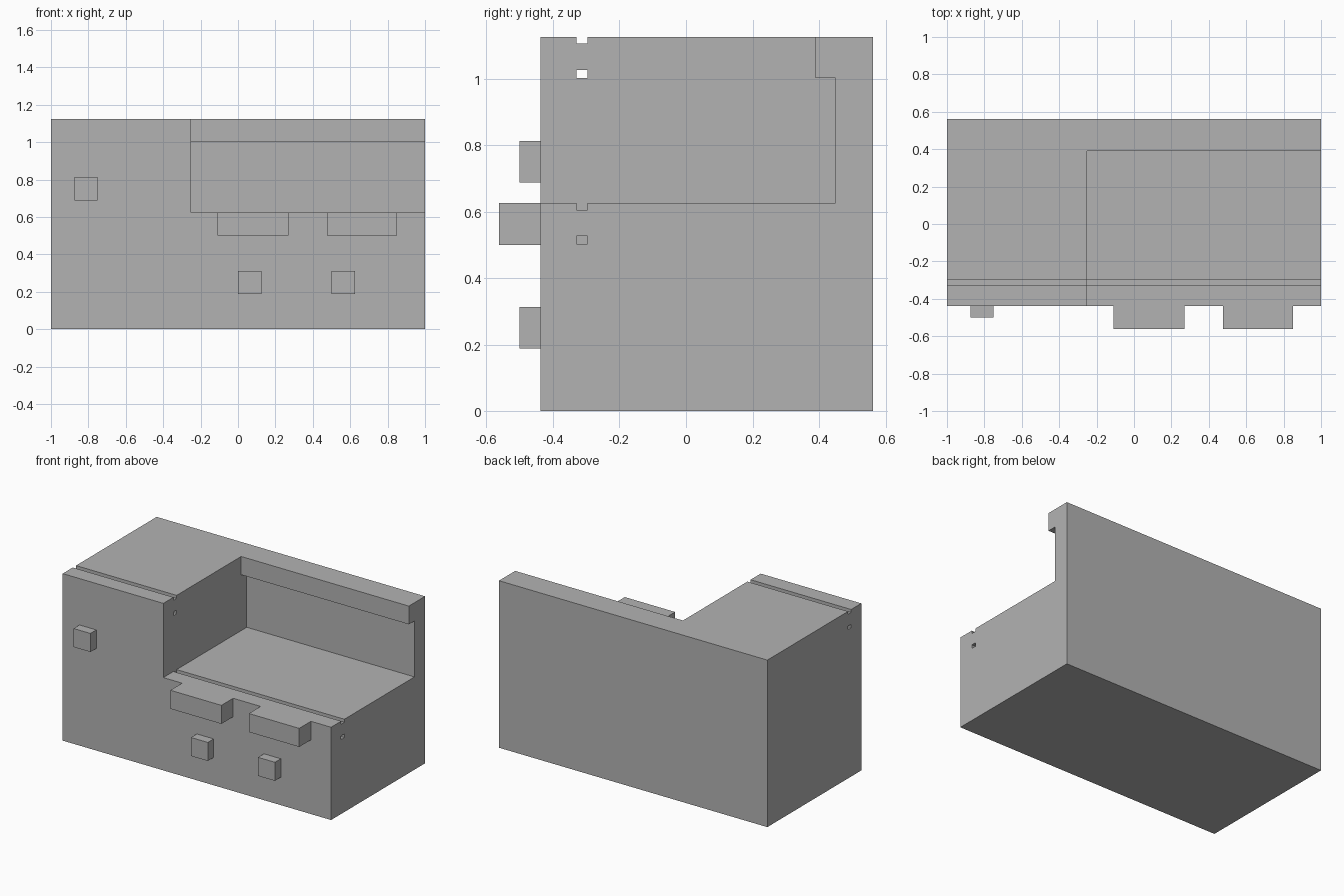
import bpy

# Remove the default object
default = bpy.data.objects.get("Cube")
if default:
    bpy.data.objects.remove(default, do_unlink=True)

# Single material
grey = bpy.data.materials.new("plain_grey")
grey.use_nodes = True
grey.diffuse_color = (0.45, 0.45, 0.45, 1)
grey.node_tree.nodes["Principled BSDF"].inputs["Base Color"].default_value = (0.45, 0.45, 0.45, 1)


def prism(name, profile, x0, x1):
    """Extrude a side profile of (y, z) points from x0 to x1."""
    n = len(profile)
    verts = [(x, y, z) for x in (x0, x1) for y, z in profile]
    faces = [tuple(reversed(range(n))), tuple(range(n, 2 * n))]
    faces += [(i, (i + 1) % n, n + (i + 1) % n, n + i) for i in range(n)]
    mesh = bpy.data.meshes.new(name)
    mesh.from_pydata(verts, [], faces)
    mesh.materials.append(grey)
    obj = bpy.data.objects.new(name, mesh)
    bpy.context.collection.objects.link(obj)
    return obj


def box(name, x0, x1, y0, y1, z0, z1):
    return prism(name, [(y0, z0), (y1, z0), (y1, z1), (y0, z1)], x0, x1)


def cut(target, cutter):
    """Subtract the cutter for good, then discard it."""
    cutter.hide_render = True
    mod = target.modifiers.new("cut", "BOOLEAN")
    mod.operation = "DIFFERENCE"
    mod.solver = "EXACT"
    mod.object = cutter
    bpy.context.view_layer.objects.active = target
    bpy.ops.object.modifier_apply(modifier=mod.name)
    bpy.data.objects.remove(cutter, do_unlink=True)


FRONT, BACK, TOP = -0.4375, 0.5625, 1.125
STEP_X, SHELF = -0.25, 0.625
OVER = 0.1

# Main block, with the open recess under an overhanging back lip
body = box("body", -1, 1, FRONT, BACK, 0, TOP)
recess = [(FRONT - OVER, SHELF), (0.45, SHELF), (0.45, 1.002),
          (0.39, 1.002), (0.39, TOP + OVER), (FRONT - OVER, TOP + OVER)]
cut(body, prism("recess_cutter", recess, STEP_X, 1 + OVER))

# Groove along each top surface, and a narrow bore below it
G0, G1 = -0.33, -0.296
for level, x0, x1 in ((TOP, -1 - OVER, STEP_X + OVER), (SHELF, STEP_X, 1 + OVER)):
    cut(body, box("groove_cutter", x0, x1, G0, G1, level - 0.02, level + 0.05))
    cut(body, box("bore_cutter", x0, x1, G0, G1, level - 0.123, level - 0.099))

# Ledges on the front edge of the shelf
for name, x0, x1 in (("right_ledge", -0.11, 0.27), ("left_ledge", 0.475, 0.85)):
    box(name, x0, x1, -BACK, FRONT, 0.5, SHELF)

# Square knobs on the front
for name, x, z in (("upper_knob", -0.8125, 0.75),
                   ("middle_knob", 0.0625, 0.25), ("left_knob", 0.5625, 0.25)):
    h = 0.0625
    box(name, x - h, x + h, -0.5, FRONT, z - h, z + h)
